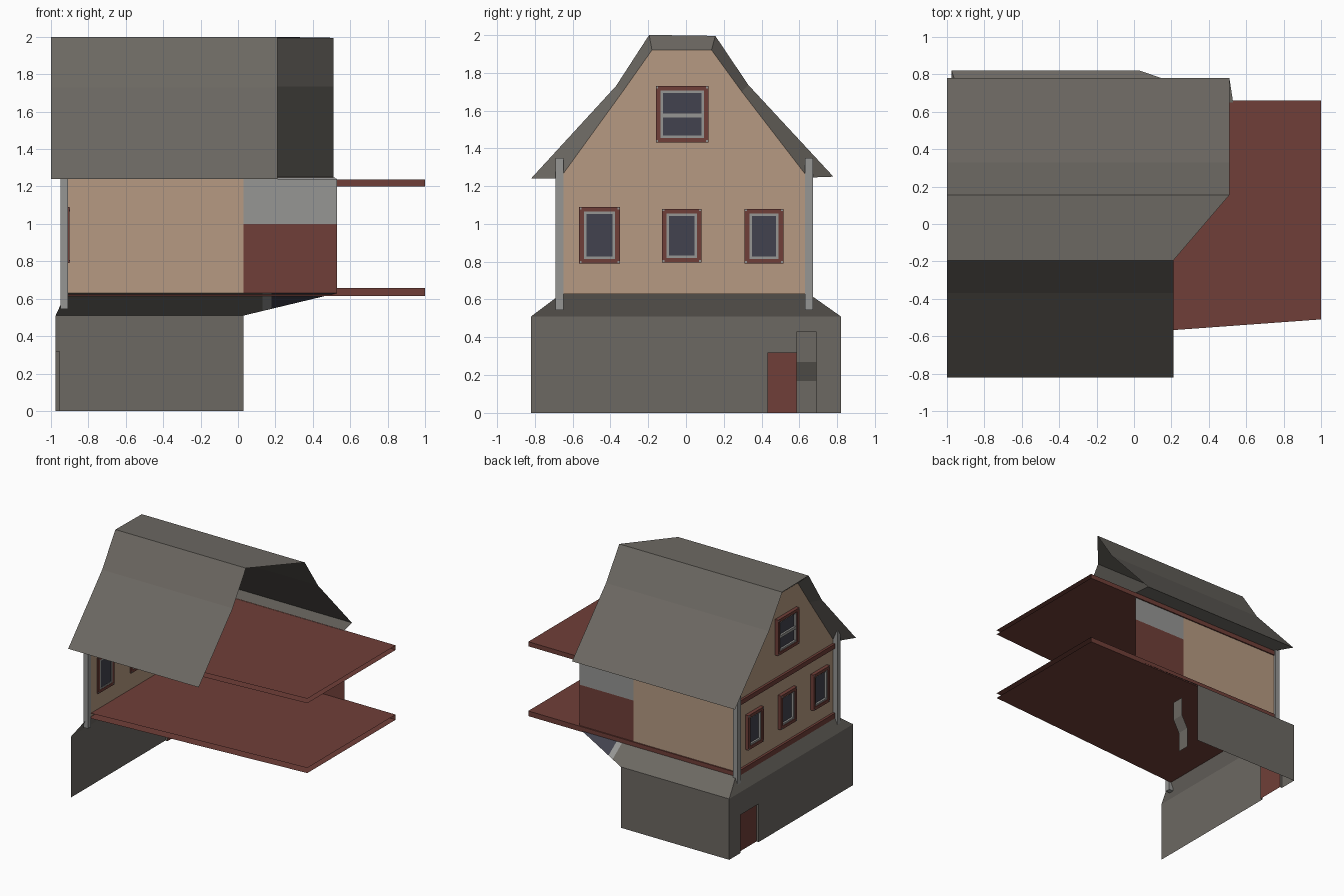
import bpy, bmesh

if "Cube" in bpy.data.objects:
    bpy.data.objects.remove(bpy.data.objects["Cube"])


def mat(name, r, g, b):
    m = bpy.data.materials.new(name)
    lin = [((c / 255 + 0.055) / 1.055) ** 2.4 for c in (r, g, b)]
    m.diffuse_color = (*lin, 1)
    m.use_nodes = True
    m.node_tree.nodes["Principled BSDF"].inputs["Base Color"].default_value = m.diffuse_color
    return m


STONE = mat("dark grey stone", 108, 104, 98)
TAN = mat("tan plaster", 182, 154, 130)
BROWN = mat("red brown wood", 112, 63, 56)
TRIM = mat("light grey trim", 150, 150, 148)
GLASS = mat("dark blue glass", 66, 66, 78)


def shell(name, faces, *mats, idx=None):
    """Open sheet mesh from a few polygons, shared corners welded."""
    bm = bmesh.new()
    for i, f in enumerate(faces):
        face = bm.faces.new([bm.verts.new(p) for p in f])
        face.material_index = idx[i] if idx else 0
    bmesh.ops.remove_doubles(bm, verts=bm.verts, dist=0.0005)
    me = bpy.data.meshes.new(name)
    bm.to_mesh(me)
    bm.free()
    for m in mats:
        me.materials.append(m)
    ob = bpy.data.objects.new(name, me)
    bpy.context.collection.objects.link(ob)
    return ob


def box_faces(x0, x1, y0, y1, z0, z1):
    a, b, c, d = (x0, y0), (x1, y0), (x1, y1), (x0, y1)
    sides = [[(*p, z0), (*q, z0), (*q, z1), (*p, z1)]
             for p, q in ((a, b), (b, c), (c, d), (d, a))]
    return sides + [[(*p, z1) for p in (a, b, c, d)], [(*p, z0) for p in (d, c, b, a)]]


def box(name, m, *dims):
    return shell(name, box_faces(*dims), m)


def ring(name, m, x0, x1, y0, y1, z0, z1, w):
    """Rectangular frame standing in the gable wall."""
    outer = [(y0, z0), (y1, z0), (y1, z1), (y0, z1)]
    inner = [(y0 + w, z0 + w), (y1 - w, z0 + w), (y1 - w, z1 - w), (y0 + w, z1 - w)]
    fs = []
    for i in range(4):
        o, p, q, n = outer[i], outer[i - 1], inner[i - 1], inner[i]
        fs += [[(x0, *o), (x0, *p), (x0, *q), (x0, *n)],
               [(x1, *p), (x1, *o), (x1, *n), (x1, *q)],
               [(x0, *p), (x0, *o), (x1, *o), (x1, *p)],
               [(x0, *n), (x0, *q), (x1, *q), (x1, *n)]]
    return shell(name, fs, m)


# Gambrel roof sheet, cut open diagonally toward +x
prof = [(-.82, 1.24), (-.37, 1.73), (-.195, 2.0), (.155, 1.995), (.33, 1.735), (.78, 1.25)]
ends = [.21, .21, .21, .51, .51, .51]
roof = [[(-1, *prof[i]), (ends[i], *prof[i]), (ends[i + 1], *prof[i + 1]), (-1, *prof[i + 1])]
        for i in range(5)]
shell("roof", roof, STONE)

# Gable wall and the soffit joining it to the roof edge
GX = -.91
gable = [(-.65, 1.265), (-.335, 1.70), (-.18, 1.92), (.135, 1.92), (.295, 1.70), (.645, 1.245)]
shell("gable_wall", [[(GX, *p) for p in [(.645, .63), (-.65, .63)] + gable]], TAN)
soffit = [[(-1, *prof[i]), (-1, *prof[i + 1]), (GX, *gable[i + 1]), (GX, *gable[i])]
          for i in range(5)]
soffit.append([(-1, *prof[0]), (GX, *gable[0]), (GX, -.68, 1.24)])
soffit.append([(-1, .78, 1.25), (.51, .78, 1.25), (.53, .65, 1.243), (GX, .65, 1.243)])
shell("eave_soffit", soffit, STONE)


# Long side wall: plaster, then timber with light panel above
def side(x0, x1, z0, z1):
    return [(x1, .65, z0), (x0, .65, z0), (x0, .65, z1), (x1, .65, z1)]


shell("side_wall", [side(GX, .03, .63, 1.24), side(.03, .53, .63, 1.0), side(.03, .53, 1.0, 1.24)],
      TAN, BROWN, TRIM, idx=[0, 1, 2])

# Floors: hollow decks open on the cut sides, with bands showing outside
for name, z0, z1 in (("lower_floor", .615, .658), ("upper_floor", 1.2, 1.238)):
    c = [(-.93, -.65), (1, -.51), (1, .66), (-.93, .66)]
    shell(name, [[(*p, z1) for p in c], [(*p, z0) for p in reversed(c)],
                 [(*c[2], z0), (*c[3], z0), (*c[3], z1), (*c[2], z1)],
                 [(*c[3], z0), (*c[0], z0), (*c[0], z1), (*c[3], z1)]], BROWN)

# Corner posts
for name, y0, y1 in (("front_post", -.69, -.647), ("back_post", .63, .672)):
    box(name, TRIM, -.95, -.908, y0, y1, .545, 1.35)

# Base: gable end with a door opening, and the long side
BX, DX, d0, d1, dz = -.975, -.955, .43, .67, .32


def end(y0, y1, z0, z1):
    return [(BX, y1, z0), (BX, y0, z0), (BX, y0, z1), (BX, y1, z1)]


reveal = [[(BX, y, 0), (DX, y, 0), (DX, y, dz), (BX, y, dz)] for y in (d0, d1)]
reveal.append([(BX, d0, dz), (BX, d1, dz), (DX, d1, dz), (DX, d0, dz)])
shell("base_walls", [end(-.82, d0, 0, .51), end(d1, .82, 0, .51), end(d0, d1, dz, .51),
                     [(.03, .82, 0), (BX, .82, 0), (BX, .82, .51), (.03, .82, .51)]] + reveal, STONE)
shell("door", [[(DX, d1, 0), (DX, d0, 0), (DX, d0, dz), (DX, d1, dz)]], BROWN)


# Sloping skirt over the base; its cut tip holds a trim strip and a glass pane
def cut(x):
    t = (x - .03) / .5
    return (x, .82 - .17 * t, .51 + .12 * t)


def top(x):
    return (x, .65, .63)


shell("base_skirt",
      [[(BX, .82, .51), (BX, -.82, .51), (-.92, -.66, .63), (-.92, .65, .63)],
       [cut(.03), (BX, .82, .51), (-.92, .65, .63), top(.13), cut(.13)],
       [cut(.18), cut(.13), top(.13), top(.18)],
       [cut(.53), cut(.18), top(.18)]],
      STONE, TRIM, GLASS, idx=[0, 0, 1, 2])

# Stepped strip at the cut end of the base
steps = [(.025, 0), (.025, .17), (.08, .27), (.08, .43)]
shell("stepped_strip", [[(a[0], .585, a[1]), (a[0], .69, a[1]), (b[0], .69, b[1]), (b[0], .585, b[1])]
                        for a, b in zip(steps, steps[1:])], STONE)

# Windows: timber frame, light sash, glass and corner pegs
windows = [("left", -.565, -.35, .79, 1.09), ("middle", -.128, .083, .795, 1.08),
           ("right", .31, .515, .79, 1.08), ("attic", -.16, .12, 1.43, 1.73)]
for n, y0, y1, z0, z1 in windows:
    ring(n + "_window_frame", BROWN, -.94, -.9, y0, y1, z0, z1, .025)
    ring(n + "_window_sash", TRIM, -.932, -.902, y0 + .022, y1 - .022, z0 + .022, z1 - .022, .016)
    box(n + "_window_glass", GLASS, -.916, -.905, y0 + .034, y1 - .034, z0 + .034, z1 - .034)
    pegs = []
    for y in (y0 + .008, y1 - .008):
        for z in (z0 + .008, z1 - .008):
            pegs += box_faces(-.943, -.897, y - .005, y + .005, z - .005, z + .005)
    shell(n + "_window_pegs", pegs, TRIM)
box("attic_window_bar", TRIM, -.932, -.902, -.13, .09, 1.562, 1.585)
